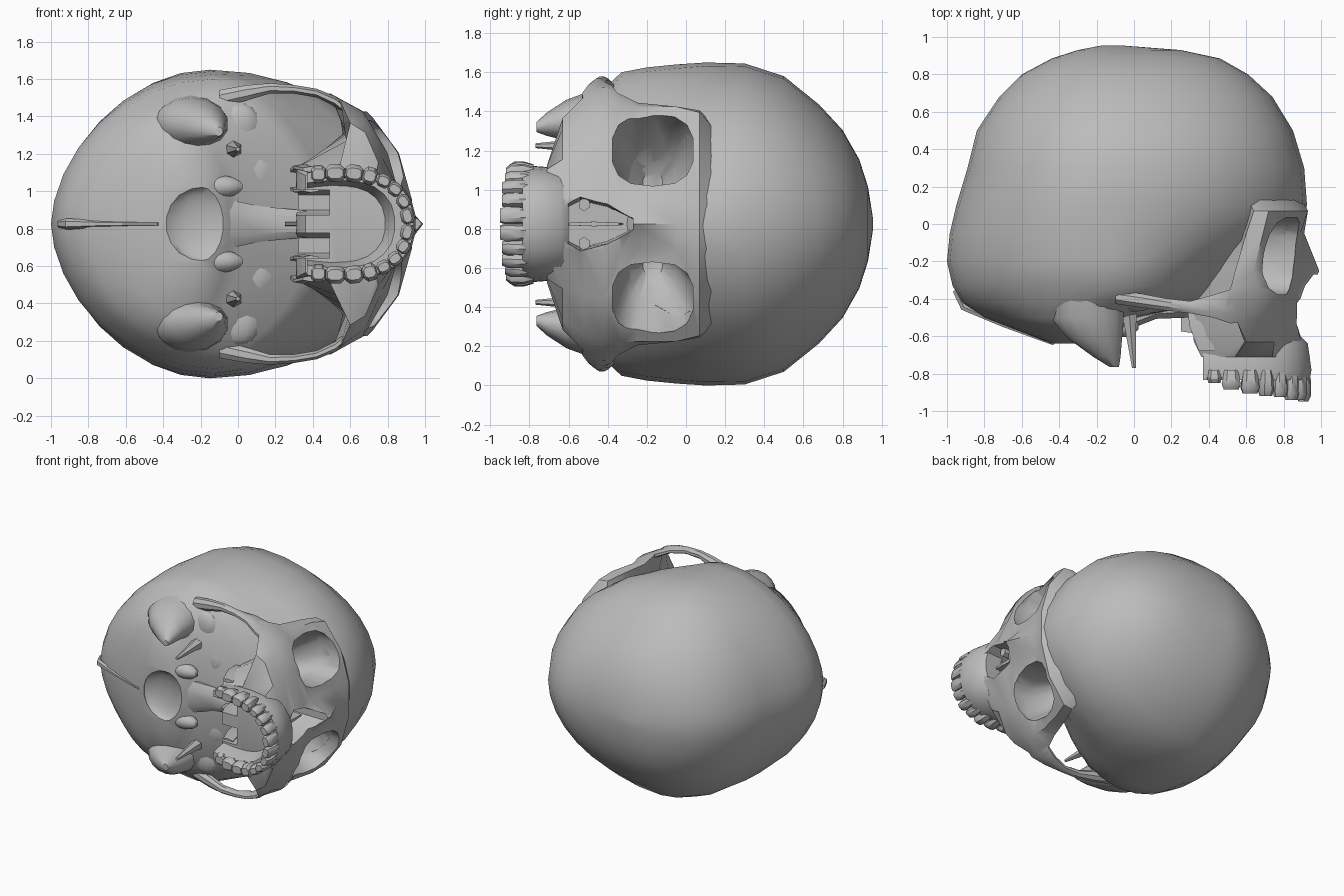
import bpy, bmesh, math
from mathutils import Vector, Matrix

if "Cube" in bpy.data.objects:
    bpy.data.objects.remove(bpy.data.objects["Cube"])

MID = 0.825  # the skull lies on its side: face to +x, crown to +y, width along z
bone = bpy.data.materials.new("bone_grey")
bone.diffuse_color = (0.5, 0.5, 0.5, 1)
bone.use_nodes = True
bone.node_tree.nodes["Principled BSDF"].inputs["Base Color"].default_value = bone.diffuse_color


def finish(name, bm):
    bmesh.ops.recalc_face_normals(bm, faces=bm.faces)
    me = bpy.data.meshes.new(name)
    bm.to_mesh(me)
    bm.free()
    ob = bpy.data.objects.new(name, me)
    bpy.context.collection.objects.link(ob)
    me.materials.append(bone)
    return ob


def loft(name, *strips, mirror=False):
    """Skin each strip of rings (x, y, w); w is the distance from the midplane."""
    bm = bmesh.new()
    for side in ((1, -1) if mirror else (1,)):
        for rings in strips:
            vs = [[bm.verts.new((x, y, MID + side * w)) for x, y, w in r] for r in rings]
            n = len(vs[0])
            for a, b in zip(vs, vs[1:]):
                for i in range(n):
                    j = (i + 1) % n
                    bm.faces.new((a[i], a[j], b[j], b[i]))
            bm.faces.new(vs[0])
            bm.faces.new(vs[-1][::-1])
    return finish(name, bm)


def oval(c, u, v, n=10, p=1.0):
    """Ring around c spanned by half-axes u and v; p < 1 makes it boxier."""
    c, u, v = Vector(c), Vector(u), Vector(v)
    out = []
    for i in range(n):
        t = 2 * math.pi * (i + 0.5) / n
        a, b = math.cos(t), math.sin(t)
        out.append(c + u * math.copysign(abs(a) ** p, a) + v * math.copysign(abs(b) ** p, b))
    return out


def ellipsoid(name, c, r, mirror=False):
    bm = bmesh.new()
    for side in ((1, -1) if mirror else (1,)):
        m = Matrix.Translation((c[0], c[1], MID + side * c[2])) @ Matrix.Diagonal((*r, 1))
        bmesh.ops.create_uvsphere(bm, u_segments=14, v_segments=9, radius=1, matrix=m)
    return finish(name, bm)


def activate(ob):
    bpy.ops.object.select_all(action='DESELECT')
    ob.select_set(True)
    bpy.context.view_layer.objects.active = ob


def cut(ob, *cutters):
    activate(ob)
    for c in cutters:
        m = ob.modifiers.new("cut", 'BOOLEAN')
        m.operation, m.solver, m.object = 'DIFFERENCE', 'EXACT', c
        bpy.ops.object.modifier_apply(modifier=m.name)


# Braincase: y, back x, front x, half width, x of widest point, front pinch
levels = [(.955, -.17, -.07, .03, -.12, 1), (.93, -.30, .25, .19, -.1, 1),
          (.885, -.44, .46, .33, -.1, 1), (.80, -.60, .61, .48, -.1, 1),
          (.68, -.72, .74, .61, -.12, 1), (.50, -.84, .85, .755, -.13, 1),
          (.30, -.89, .91, .82, -.14, 1), (.10, -.95, .925, .825, -.15, 1.1),
          (-.05, -.985, .88, .815, -.15, 1.3), (-.20, -1.0, .66, .80, -.13, 1.4),
          (-.33, -.97, .52, .775, -.13, 1.45), (-.42, -.92, .40, .69, -.15, 1.15),
          (-.50, -.80, .02, .62, -.3, 1), (-.57, -.62, -.04, .51, -.3, 1),
          (-.64, -.44, -.15, .30, -.3, 1)]
rings = []
for y, xb, xf, W, xw, pinch in levels:
    r = []
    for i in range(32):
        t = 2 * math.pi * i / 32
        c, s = math.cos(t), math.sin(t)
        x = xw + c * ((xf - xw) if c > 0 else (xw - xb))
        r.append((x, y, W * math.copysign(abs(s) ** (pinch if c > 0 else 1.15), s)))
    rings.append(r)
braincase = loft("braincase", rings)

# Face: y, nose x, beside-nose x, then (x, w) of mid orbit, rim, cheek, hollow, rear
rows = [(.20, .86, .84, .74, .30, .62, .42, .58, .44, .54, .42, .50, .36),
        (.07, .93, .93, .86, .38, .72, .57, .64, .58, .60, .47, .50, .38),
        (-.05, .91, .89, .84, .38, .69, .60, .60, .60, .58, .48, .48, .37),
        (-.25, .99, .87, .80, .38, .64, .60, .54, .62, .56, .48, .42, .34),
        (-.33, .96, .86, .80, .38, .655, .61, .52, .66, .58, .48, .38, .33),
        (-.42, .88, .87, .80, .38, .67, .60, .49, .70, .59, .45, .33, .31),
        (-.52, .87, .87, .77, .36, .68, .56, .55, .65, .61, .41, .31, .30),
        (-.63, .92, .89, .75, .33, .68, .49, .60, .54, .59, .36, .32, .28),
        (-.71, .94, .90, .74, .28, .62, .30, .54, .30, .48, .29, .36, .26)]
rings = []
for y, xa, xb, *p in rows:
    half = [(xb, .13)] + list(zip(p[::2], p[1::2]))
    r = [(xa, 0)] + half + [(p[-2], 0)] + [(x, -w) for x, w in half[::-1]]
    rings.append([(x, y, w) for x, w in r])
face = loft("face_bones", rings)

# Cutters: eye sockets, nose opening, rear nasal passages, spinal opening
orbit = loft("orbit_cutter", [oval((x, -.17, w), (0, ry, 0), (0, 0, rw), 14, .75)
             for x, w, ry, rw in ((1.1, .385, .21, .185), (.70, .375, .21, .185),
                                  (.50, .27, .13, .12), (.40, .21, .05, .05))], mirror=True)
shape = [(-.27, .03), (-.40, .11), (-.54, .15), (-.62, .10), (-.64, .02)]
shape += [(y, -w) for y, w in shape[::-1]]
nose = loft("nose_cutter", [[(x, y, w * k) for y, w in shape] for x, k in ((1.1, 1), (.55, .8))])
choana = loft("choana_cutter", [oval((x, -.62, .115), (0, .18, 0), (0, 0, .07), 8, .6)
              for x in (.2, .49)], mirror=True)
foramen = ellipsoid("foramen_cutter", (-.19, -.65, 0), (.20, .07, .20))
cut(braincase, orbit, foramen)
cut(face, orbit, nose, choana)
for c in (orbit, nose, choana, foramen):
    bpy.data.objects.remove(c)

# Cheek arches
loft("cheek_arches", [oval((x, y, w), (0, h, 0), (0, 0, d), 8) for x, y, w, h, d in (
    (-.10, -.39, .67, .04, .05), (.04, -.41, .70, .04, .045), (.17, -.43, .725, .035, .03),
    (.30, -.445, .72, .035, .025), (.42, -.44, .70, .065, .025),
    (.52, -.44, .655, .10, .03), (.60, -.44, .59, .08, .03))], mirror=True)

# Bony knobs behind the ears, blended into the braincase
loft("mastoid_knobs", [oval((x, y, w), (rx, 0, 0), (0, 0, rw), 14) for x, y, w, rx, rw in (
    (-.25, -.33, .53, .20, .17), (-.25, -.50, .535, .20, .14), (-.21, -.61, .53, .15, .105),
    (-.145, -.71, .51, .075, .06), (-.105, -.765, .495, .025, .025))], mirror=True)

# Thin spikes under the ears
loft("styloid_spikes", [oval((x, y, .40), (r, 0, 0), (0, 0, r), 6) for x, y, r in (
    (-.03, -.40, .06), (-.02, -.55, .035), (0, -.77, .012))], mirror=True)

# Base of the skull: joint knobs, ear lumps, central bar, wing plates
ellipsoid("neck_joints", (-.10, -.55, .20), (.13, .06, .06), mirror=True)
ellipsoid("ear_lumps", (.0, -.41, .53), (.12, .06, .12), mirror=True)
ellipsoid("petrous_ridges", (.06, -.42, .27), (.15, .06, .14), mirror=True)
loft("base_bar", [oval((x, y, 0), (0, h, 0), (0, 0, w), 8, .7) for x, y, h, w in (
    (-.06, -.52, .06, .14), (.12, -.45, .06, .10), (.42, -.42, .08, .07))])
loft("wing_plates",
     *[[oval((x, y, w + k * (w - .22)), (rx, 0, 0), (0, 0, .016), 6) for x, y, rx, k in
        ((.36, -.38, .10, 0), (.35, -.55, .06, .4), (.39, -.68, .05, .2))] for w in (.19, .28)],
     mirror=True)

# Nasal partition and side scrolls
loft("nasal_partition", [oval((x, -.47, 0), (0, h, 0), (0, 0, .012), 6)
                         for x, h in ((.25, .12), (.55, .17), (.80, .15))])
loft("nasal_scrolls", [oval((x, -.52, .10), (0, .03, 0), (0, 0, .035), 6)
                       for x in (.54, .80)], mirror=True)

# Ridge down the back of the skull
loft("rear_ridge", [oval((x, y, 0), (.015, .015, 0), (0, 0, w), 6) for x, y, w in (
    (-.955, -.35, .02), (-.91, -.445, .03), (-.70, -.533, .015), (-.42, -.635, .01))])

# Upper teeth: x, w, width, tip y
spots = ((.905, .043, .084, -.95), (.885, .12, .072, -.94), (.84, .185, .072, -.94),
         (.78, .23, .072, -.925), (.705, .257, .075, -.92), (.62, .27, .095, -.905),
         (.52, .272, .10, -.885), (.43, .265, .08, -.85))
teeth = []
for x, w, width, tip in spots:
    ang = math.atan2(w * 2.2, max(x - .55, 0.0))  # outward direction of the arch
    out = Vector((math.cos(ang), 0, math.sin(ang)))
    along = Vector((-out.z, 0, out.x))
    depth = .038 if x > .75 else .05
    teeth.append([oval((x, y, w), along * width * .5 * k, out * depth * d, 8, .7)
                  for y, k, d in ((-.78, .8, .7), (-.83, .95, 1), (tip + .03, 1.08, 1),
                                  (tip, .85, .6))])
loft("upper_teeth", *teeth, mirror=True)

# Curved gum ridge that holds the teeth
half = [(.37, .255)] + [(x, w) for x, w, *_ in spots[::-1]]
arch = half + [(x, -w) for x, w in half[::-1]]


def arch_line(y, k):
    return [(.42 + (x - .42) * (k if x > .42 else 1), y, w * k) for x, w in arch]


loft("gum_ridge", [arch_line(y, ko) + arch_line(y, ki)[::-1] for y, ko, ki in (
    (-.60, .97, .70), (-.64, 1.05, .71), (-.78, 1.09, .80), (-.835, 1.07, .86))])

# Smooth shading with crisp edges
for ob in list(bpy.context.collection.objects):
    activate(ob)
    bpy.ops.object.shade_smooth_by_angle(angle=math.radians(38))
